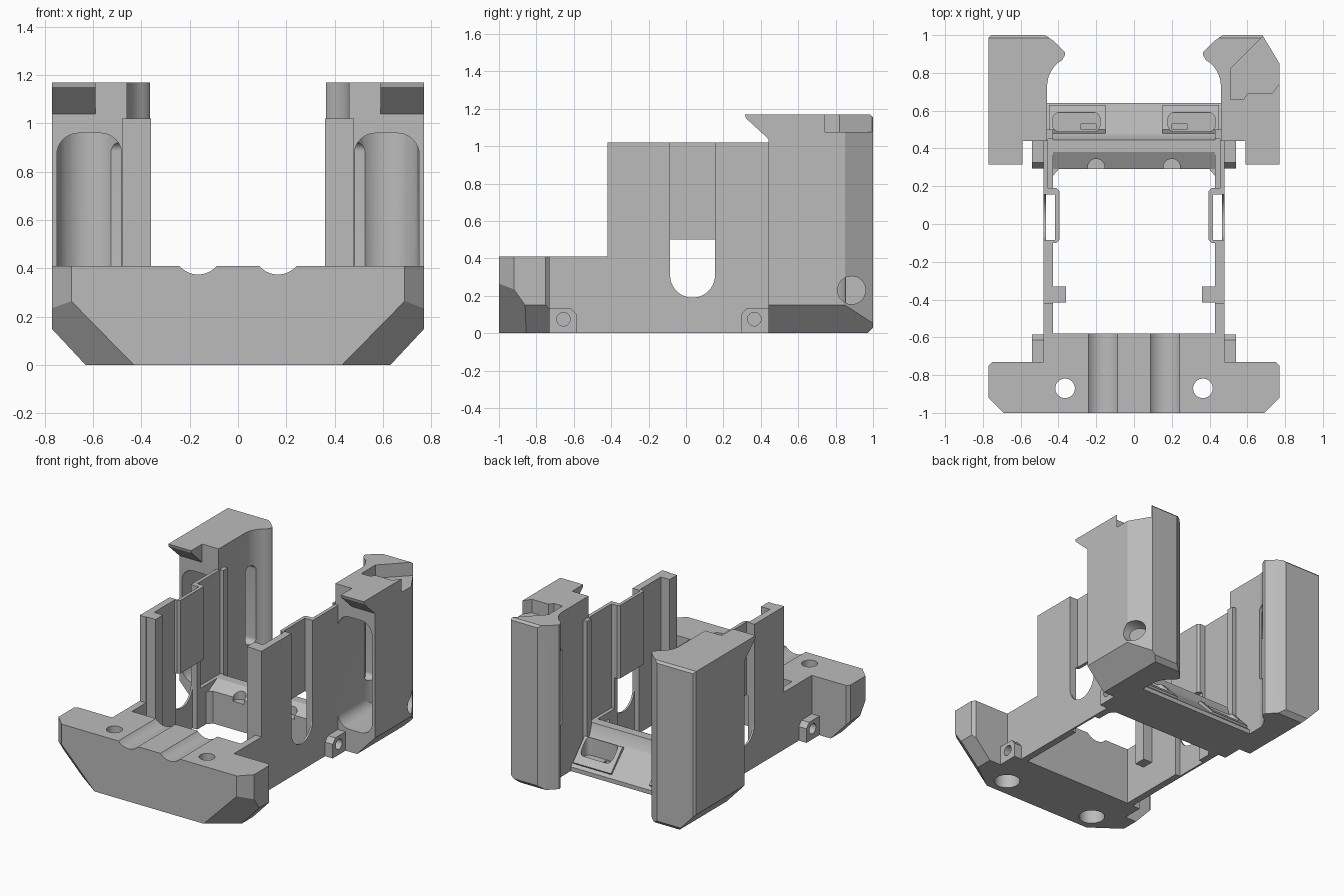
import bpy, bmesh, math
from mathutils import Vector

cube = bpy.data.objects.get("Cube")
if cube:
    bpy.data.objects.remove(cube, do_unlink=True)

grey = bpy.data.materials.new("plain grey")
grey.use_nodes = True
GREY = (0.5, 0.5, 0.5, 1)
grey.diffuse_color = GREY
grey.node_tree.nodes["Principled BSDF"].inputs["Base Color"].default_value = GREY


def finish(name, bm):
    bmesh.ops.recalc_face_normals(bm, faces=bm.faces)
    mesh = bpy.data.meshes.new(name)
    bm.to_mesh(mesh)
    bm.free()
    mesh.materials.append(grey)
    obj = bpy.data.objects.new(name, mesh)
    bpy.context.collection.objects.link(obj)
    return obj


def prism(name, pts, lo, hi, axis="z", side=1, planes=()):
    """Extrude a 2D outline along an axis; then trim it by (point, normal) planes."""
    place = {"x": lambda a, b, t: (side * t, a, b),
             "y": lambda a, b, t: (side * a, t, b),
             "z": lambda a, b, t: (side * a, b, t)}[axis]
    bm = bmesh.new()
    face = bm.faces.new([bm.verts.new(place(a, b, lo)) for a, b in pts])
    ext = bmesh.ops.extrude_face_region(bm, geom=[face])
    shift = Vector(place(0, 0, hi)) - Vector(place(0, 0, lo))
    bmesh.ops.translate(bm, vec=shift, verts=[g for g in ext["geom"] if isinstance(g, bmesh.types.BMVert)])
    bmesh.ops.recalc_face_normals(bm, faces=bm.faces)
    for co, no in planes:
        geom = bm.verts[:] + bm.edges[:] + bm.faces[:]
        cut = bmesh.ops.bisect_plane(bm, geom=geom, plane_co=co, plane_no=no, clear_outer=True)
        rim = [g for g in cut["geom_cut"] if isinstance(g, bmesh.types.BMEdge)]
        bmesh.ops.edgenet_fill(bm, edges=rim)
    return finish(name, bm)


def rect(a0, a1, b0, b1):
    return [(a0, b0), (a1, b0), (a1, b1), (a0, b1)]


def box(name, x, y, z, side=1):
    return prism(name, rect(*x, *y), *z, side=side)


def arc(ca, cb, r, start, end, n=12):
    angles = [math.radians(start + (end - start) * i / n) for i in range(n + 1)]
    return [(ca + r * math.cos(t), cb + r * math.sin(t)) for t in angles]


def disc(ca, cb, r, n=32):
    return arc(ca, cb, r, 0, 360 - 360 / n, n - 1)


def rounded(a0, a1, b0, b1, r):
    return (arc(a1 - r, b1 - r, r, 0, 90, 8) + arc(a0 + r, b1 - r, r, 90, 180, 8)
            + arc(a0 + r, b0 + r, r, 180, 270, 8) + arc(a1 - r, b0 + r, r, 270, 360, 8))


def boolean(obj, other, mode="DIFFERENCE"):
    mod = obj.modifiers.new("cut", "BOOLEAN")
    mod.operation, mod.solver, mod.object = mode, "EXACT", other
    bpy.context.view_layer.objects.active = obj
    bpy.ops.object.modifier_apply(modifier=mod.name)
    bpy.data.objects.remove(other, do_unlink=True)


def smooth(obj):
    bpy.ops.object.select_all(action="DESELECT")
    obj.select_set(True)
    bpy.context.view_layer.objects.active = obj
    bpy.ops.object.shade_smooth_by_angle(angle=math.radians(28))


# Planes that bevel the lower outer edges and lower front corners
def lower_bevel(s):
    return ((s * 0.77, 0, 0.15), (s * 0.15, 0, -0.14))


def corner_bevel(s):
    return ((s * 0.69, -1, 0.265), (s * 0.0371, -0.0511, -0.0364))


# Front bumper with grooves and screw holes
half = [(0.69, -1), (0.77, -0.92), (0.77, -0.75), (0.75, -0.73), (0.48, -0.73), (0.48, -0.58)]
outline = half + [(-x, y) for x, y in reversed(half)]
trims = [f(s) for s in (1, -1) for f in (lower_bevel, corner_bevel)]
bumper = prism("front_bumper", outline, 0, 0.41, planes=trims)
for s in (1, -1):
    boolean(bumper, prism("groove", disc(0.165, 0.478, 0.103, 48), -1.1, -0.5, "y", s))
    boolean(bumper, prism("screw_hole", disc(0.365, -0.87, 0.052), -0.1, 0.5, "z", s))
    boolean(bumper, prism("screw_recess", disc(0.365, -0.87, 0.085), -0.1, 0.2, "z", s))
smooth(bumper)

# Rear cross bar with sloped back
bar_profile = [(0.29, 0), (0.64, 0), (0.64, 0.03), (0.47, 0.2), (0.445, 0.28), (0.38, 0.28), (0.29, 0.23)]
bar = prism("rear_bar", bar_profile, -0.465, 0.465, "x")
for s in (1, -1):
    # raised port frame on the slope, then its opening and inner step
    frame = [(0.6, 0.02), (0.63, 0.06), (0.5, 0.2), (0.46, 0.18), (0.46, 0.02)]
    boolean(bar, prism("port_frame", frame, 0.15, 0.45, "x", s), "UNION")
    boolean(bar, prism("port_opening", rounded(0.18, 0.43, 0.49, 0.59, 0.035), 0.07, 0.5, "z", s))
    boolean(bar, box("port_slot", (0.2, 0.28), (0.5, 0.53), (0.03, 0.2), s))
    boolean(bar, prism("cable_notch", disc(0.2, 0.30, 0.045), 0.2, 0.5, "z", s))
smooth(bar)

for s, tag in ((1, "left"), (-1, "right")):
    # Side wall with a tall rounded slot
    wall = prism(tag + "_wall", [(-0.73, 0), (0.5, 0), (0.5, 1.02), (-0.42, 1.02), (-0.42, 0.41), (-0.73, 0.41)],
                 0.43, 0.48, "x", s)
    slot = [(0.155, 1.1), (-0.085, 1.1)] + arc(0.035, 0.31, 0.12, 180, 360, 20)
    boolean(wall, prism("slot", slot, 0.3, 0.6, "x", s))
    boolean(wall, box("slot_relief", (0.3, 0.466), (-0.085, 0.155), (-0.1, 0.4), s))
    boolean(wall, box("inner_relief", (0.3, 0.455), (0.19, 0.45), (0.28, 1.1), s))
    smooth(wall)

    # Inward channel behind the slot, and the front flange
    channel = [(0.47, -0.1), (0.41, -0.1), (0.395, -0.085), (0.395, 0.175), (0.41, 0.19), (0.48, 0.19),
               (0.48, 0.155), (0.418, 0.155), (0.418, -0.085), (0.47, -0.085)]
    prism(tag + "_channel", channel, 0.5, 1.02, side=s)
    box(tag + "_front_flange", (0.36, 0.445), (-0.415, -0.33), (0.2, 1.02), s)
    prism(tag + "_corner_gusset", [(0.46, 0.22), (0.46, 0.3), (0.39, 0.3)], 0, 0.23, side=s)

    # Screw lugs on the outside of the wall
    for name, y0, y1, cut_front in (("front_lug", -0.73, -0.585, False), ("rear_lug", 0.295, 0.45, True)):
        pts = [(y0, 0), (y1, 0), (y1, 0.1), (y1 - 0.03, 0.135), (y0, 0.135)]
        if cut_front:
            pts = [(y0 + y1 - a, b) for a, b in pts]
        lug = prism(f"{tag}_{name}", pts, 0.47, 0.54, "x", s)
        mid = -0.655 if not cut_front else 0.365
        boolean(lug, prism("lug_hole", disc(mid, 0.075, 0.036), 0.49, 0.6, "x", s))
        smooth(lug)

    # Rear tower with a hooked inner edge
    hook = [(0.47, 1.0), (0.42, 0.965), (0.365, 0.91), (0.365, 0.895)] + arc(0.3, 0.73, 0.16, 60, 0, 8)
    corner = [(0.77, 0.85), (0.68, 1.0)] if s > 0 else [(0.77, 0.985), (0.755, 1.0)]
    plan = [(0.46, 0.44), (0.77, 0.44)] + corner + hook
    trims = [lower_bevel(s), ((0, 1, 0.03), (0, 1, -1)), ((0, 1, 1.155), (0, 1, 1))]
    tower = prism(tag + "_tower", plan, 0, 1.17, side=s, planes=trims)

    # Hollow open to the front, with rounded top and rounded back
    hollow = prism("hollow", rounded(0.48, 0.75, 0.16, 0.96, 0.09), 0.3, 0.9, "y", s)
    plan = [(0.4, 0.2), (0.8, 0.2), (0.8, 0.72)] + arc(0.615, 0.72, 0.135, 0, 180, 16) + [(0.4, 0.72)]
    boolean(hollow, prism("hollow_back", plan, 0, 1.1, side=s), "INTERSECT")
    boolean(tower, hollow)
    boolean(tower, prism("finger_slot", rounded(0.74, 0.82, 0.36, 0.92, 0.035), 0.38, 0.56, "x", s))
    if s > 0:
        notch = [(0.51, 0.66), (0.58, 0.66), (0.6, 0.69), (0.73, 0.69), (0.79, 0.77),
                 (0.85, 1.1), (0.79, 1.1), (0.51, 0.82)]
        boolean(tower, prism("top_notch", notch, 1.075, 1.3))
        boolean(tower, prism("side_hole", disc(0.885, 0.23, 0.075), 0.6, 0.9, "x"))
    lip = [(0.45, 1.03), (0.32, 1.15), (0.315, 1.17), (0.45, 1.17)]
    boolean(tower, prism("lip", lip, 0.59, 0.77, "x", s), "UNION")
    smooth(tower)
